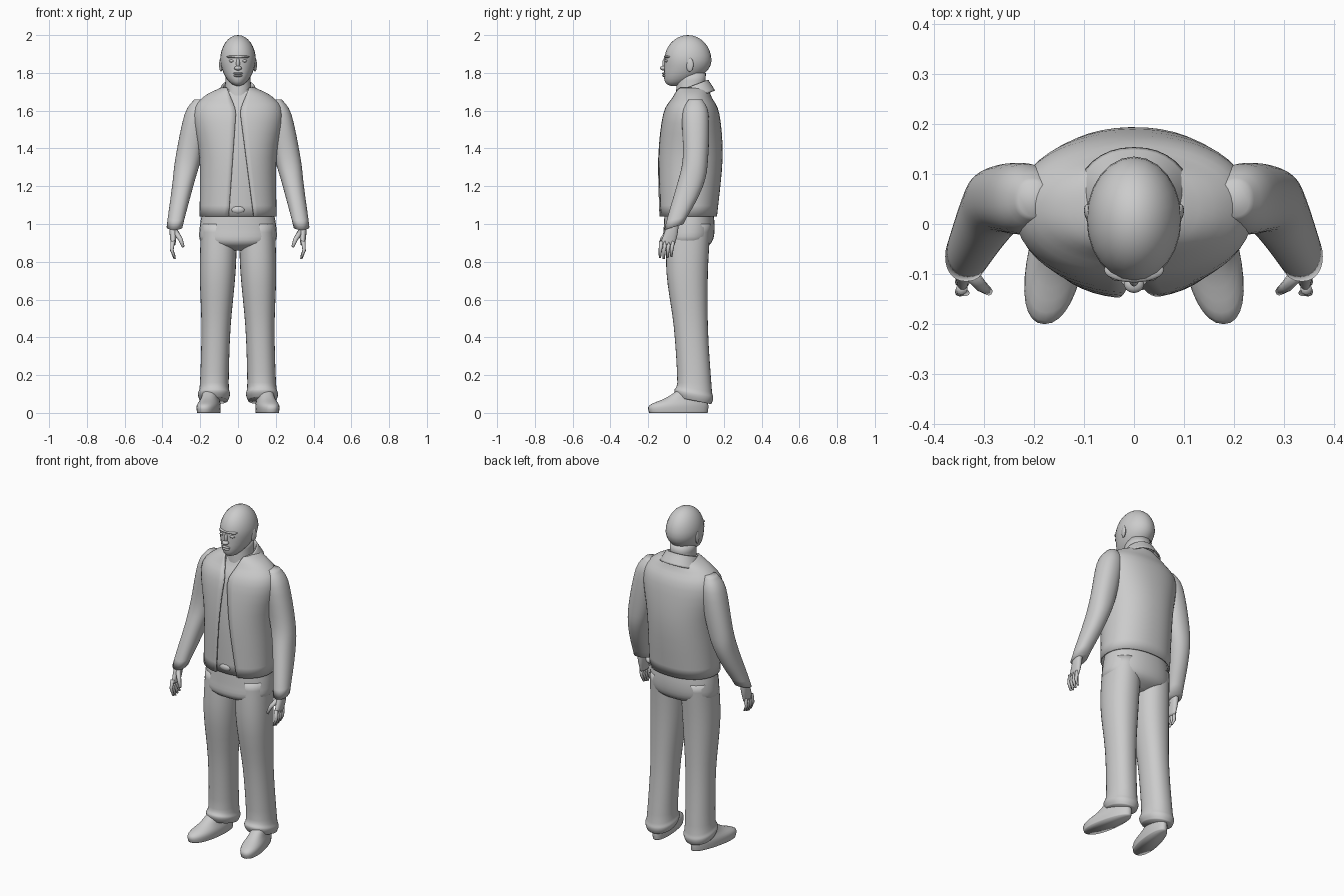
import bpy, bmesh, math
from mathutils import Vector

default_cube = bpy.data.objects.get("Cube")
if default_cube:
    bpy.data.objects.remove(default_cube)

SHADE = 0.6
grey = bpy.data.materials.new("plain_grey")
grey.use_nodes = True
grey.diffuse_color = (SHADE, SHADE, SHADE, 1)
grey.node_tree.nodes["Principled BSDF"].inputs["Base Color"].default_value = (SHADE, SHADE, SHADE, 1)

SIDES = {"left": 1, "right": -1}
SQUARENESS = 2.2


def finish(name, bm, thickness=0):
    """Turn a bmesh into a smooth object, optionally with cloth thickness."""
    bmesh.ops.recalc_face_normals(bm, faces=bm.faces)
    for face in bm.faces:
        face.smooth = True
    mesh = bpy.data.meshes.new(name)
    bm.to_mesh(mesh)
    bm.free()
    mesh.materials.append(grey)
    part = bpy.data.objects.new(name, mesh)
    bpy.context.collection.objects.link(part)
    if thickness:
        cloth = part.modifiers.new("Thickness", 'SOLIDIFY')
        cloth.thickness, cloth.offset = thickness, 0
    return part


def skin(name, rings, closed=True, thickness=0):
    """Bridge rings of points; closed rings also get end caps."""
    bm = bmesh.new()
    loops = [[bm.verts.new(point) for point in ring] for ring in rings]
    count = len(loops[0])
    for low, high in zip(loops, loops[1:]):
        for i in range(count if closed else count - 1):
            j = (i + 1) % count
            bm.faces.new((low[i], low[j], high[j], high[i]))
    if closed:
        bm.faces.new(loops[0])
        bm.faces.new(loops[-1])
    return finish(name, bm, thickness)


def smooth_rows(rows, steps=4):
    """Pass a smooth spline through the key cross-sections."""
    keys = [Vector(row) for row in rows]
    for i, (start, end) in enumerate(zip(keys, keys[1:])):
        leave = (end - keys[max(i - 1, 0)]) / 2
        arrive = (keys[min(i + 2, len(keys) - 1)] - start) / 2
        for k in range(steps):
            t = k / steps
            ease = t * t * (3 - 2 * t)
            yield (start.lerp(end, ease) + leave * t * (1 - t) ** 2
                   - arrive * t * t * (1 - t))
    yield keys[-1]


def loft(name, rows, side=1, warp=None, gap=None, thickness=0, segments=32):
    """Rows are height, centre y, half width, half depth; gap opens the front."""
    rings = []
    for z, centre, width, depth in smooth_rows(rows):
        edges = gap(z) if gap else (0, 0)
        first, last = (math.asin((edge / width) ** (SQUARENESS / 2)) for edge in edges)
        sweep = math.tau - first - last
        ring = []
        for i in range(segments + bool(gap)):
            angle = first + sweep * i / segments
            across, along = (math.copysign(abs(v) ** (2 / SQUARENESS), v)
                             for v in (math.sin(angle), math.cos(angle)))
            point = Vector((width * across, centre - depth * along, z))
            if warp:
                point = warp(point)
            point.x *= side
            ring.append(point)
        rings.append(ring)
    return skin(name, rings, not gap, thickness)


def tube(name, points, radius, side):
    """Tapering finger through a few points."""
    path = [Vector(p) for p in points]
    axis = path[-1] - path[0]
    u = axis.orthogonal().normalized()
    v = axis.cross(u).normalized()
    rings = []
    for i, centre in enumerate(path):
        size = radius * (1 - 0.5 * i / (len(path) - 1))
        ring = []
        for k in range(8):
            angle = math.tau * k / 8
            point = centre + size * (u * math.cos(angle) + v * math.sin(angle))
            point.x *= side
            ring.append(point)
        rings.append(ring)
    skin(name, rings)


def blob(name, centre, size, shape=None, turn=0):
    """Ellipsoid, optionally reshaped by a rule on the unit sphere."""
    bm = bmesh.new()
    bmesh.ops.create_uvsphere(bm, u_segments=24, v_segments=16, radius=1)
    if shape:
        for vert in bm.verts:
            shape(vert.co)
    bmesh.ops.scale(bm, vec=size, verts=bm.verts)
    part = finish(name, bm)
    part.location, part.rotation_euler.z = centre, turn


def jaw_shape(co):
    """Narrow the lower half and push it forward into a jaw."""
    drop = max(0, -co.z)
    co.x *= 1 - 0.15 * drop
    co.y -= 0.6 * drop * drop


# Head, neck and face
blob("head", (0, 0.01, 1.865), (0.095, 0.125, 0.135), jaw_shape)
loft("neck", [(1.6, 0.02, 0.075, 0.08), (1.8, 0.03, 0.065, 0.075)])
blob("nose_bridge", (0, -0.11, 1.85), (0.01, 0.015, 0.03))
blob("nose_tip", (0, -0.12, 1.825), (0.02, 0.018, 0.012))
blob("brow", (0, -0.092, 1.885), (0.06, 0.025, 0.01))
blob("upper_lip", (0, -0.114, 1.797), (0.026, 0.013, 0.006))
blob("lower_lip", (0, -0.113, 1.785), (0.023, 0.013, 0.007))
for label, side in SIDES.items():
    blob(label + "_eye", (side * 0.035, -0.104, 1.863), (0.014, 0.01, 0.007), turn=side * 0.3)
    blob(label + "_ear", (side * 0.09, 0.02, 1.843), (0.009, 0.02, 0.037), turn=-side * 0.25)

# Open jacket, with the shirt fitted just inside it
torso = [(1.04, 0.01, 0.2, 0.15), (1.35, 0.023, 0.2, 0.167), (1.58, 0.028, 0.235, 0.145),
         (1.67, 0.032, 0.18, 0.1), (1.72, 0.034, 0.084, 0.08)]


def jacket_gap(z):
    if z > 1.6:
        lapel = 0.01 + 0.4 * (z - 1.6)
        return lapel, lapel
    return 0.01 + 0.13 * (1.6 - z), 0.01 + 0.07 * (1.6 - z)


loft("jacket", torso, gap=jacket_gap, thickness=0.008, segments=48)
loft("shirt", [(z, centre, width * 0.9, depth * 0.9) for z, centre, width, depth in torso])

# Folded collar, higher at the nape
loft("collar", [(1.68, 0.03, 0.077, 0.083), (1.725, 0.032, 0.08, 0.084),
                (1.715, 0.032, 0.09, 0.09), (1.66, 0.026, 0.12, 0.125)],
     warp=lambda p: p + Vector((0, 0, 0.38 * (p.y - 0.03))),
     gap=lambda z: (0.045, 0.045), thickness=0.007)

# Trouser seat and buckle
loft("trouser_seat", [(1.1, 0.015, 0.18, 0.125), (0.98, 0.017, 0.203, 0.135),
                      (0.9, 0.008, 0.19, 0.126), (0.86, 0.005, 0.06, 0.06)])
blob("belt_buckle", (0, -0.12, 1.075), (0.035, 0.014, 0.02))


# Rules that lean the limbs, tilt the hems and turn the toes
def arm_lean(p):
    cuff = 0.25 * (p.y + 0.06) * max(0, 1.1 - p.z) / 0.1
    return Vector((p.x + 0.333 - 0.2 * (p.z - 1), p.y, p.z + cuff))


def leg_lean(p):
    hem = 0.2 * (p.y - 0.04) if p.z < 0.15 else 0
    return Vector((p.x + 0.13 - 0.03 * p.z, p.y, p.z - hem))


def toe_out(p):
    ahead = -0.04 - p.y
    return Vector((p.x * (1 + 0.9 * ahead) + 0.152 + 0.17 * ahead, p.y, p.z))


for label, side in SIDES.items():
    # Sleeve
    loft(label + "_sleeve", [(1.66, 0.05, 0.03, 0.035), (1.58, 0.05, 0.066, 0.07),
                             (1.35, 0.05, 0.068, 0.067), (1.2, 0.02, 0.056, 0.07),
                             (0.985, -0.065, 0.042, 0.05)], side, arm_lean)
    # Hand with four fingers and a thumb
    loft(label + "_palm", [(1.02, -0.065, 0.022, 0.028), (0.95, -0.08, 0.019, 0.036),
                           (0.89, -0.1, 0.012, 0.04)],
         side, lambda p: p + Vector((0.343, 0, 0)))
    for finger in range(4):
        y = -0.13 + 0.02 * finger
        tip = 0.815 + 0.006 * abs(finger - 1)
        tube(f"{label}_finger_{finger + 1}",
             [(0.345, y, 0.91), (0.35, y - 0.006, 0.86), (0.335, y - 0.008, tip)], 0.012, side)
    tube(label + "_thumb", [(0.335, -0.09, 0.965), (0.305, -0.125, 0.92), (0.29, -0.136, 0.88)],
         0.016, side)
    # Trouser leg with a gathered hem
    loft(label + "_trouser_leg", [(1, 0.016, 0.095, 0.115), (0.75, 0.006, 0.095, 0.11),
                                  (0.45, 0.026, 0.077, 0.09), (0.16, 0.044, 0.076, 0.09),
                                  (0.1, 0.041, 0.085, 0.103), (0.065, 0.043, 0.074, 0.09)],
         side, leg_lean)
    # Shoe
    loft(label + "_shoe", [(0, -0.04, 0.054, 0.155), (0.04, -0.038, 0.056, 0.156),
                           (0.08, 0, 0.045, 0.105), (0.13, 0.035, 0.042, 0.065)], side, toe_out)
